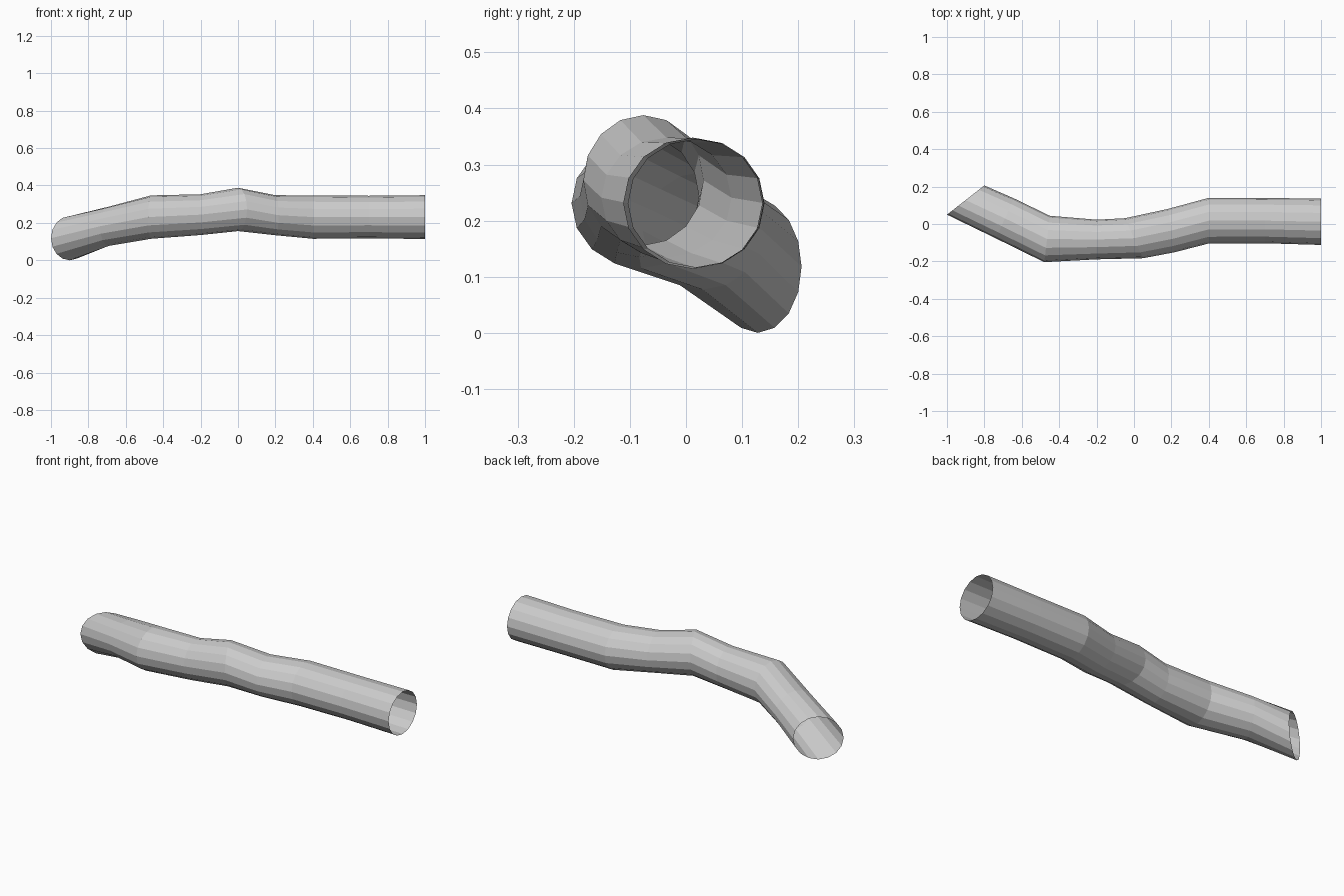
import bpy, bmesh, math

cube = bpy.data.objects.get("Cube")
if cube:
    bpy.data.objects.remove(cube)

SIDES = 16

# Stations along the tube: centre x, y, z, radius y, radius z, slant dx/dy
stations = [
    (-0.90, 0.128, 0.118, 0.078, 0.118, 1.28),
    (-0.69, 0.030, 0.182, 0.107, 0.105, 0.45),
    (-0.465, -0.080, 0.231, 0.124, 0.116, 0.12),
    (-0.20, -0.083, 0.244, 0.106, 0.109, 0.0),
    (0.00, -0.076, 0.272, 0.107, 0.116, -0.45),
    (0.20, -0.035, 0.241, 0.116, 0.107, -0.15),
    (0.40, 0.018, 0.231, 0.122, 0.116, 0.0),
    (0.70, 0.018, 0.231, 0.121, 0.114, 0.0),
    (1.00, 0.012, 0.231, 0.124, 0.117, 0.0),
]

grey = bpy.data.materials.new("light grey")
grey.use_nodes = True
grey.diffuse_color = (0.6, 0.6, 0.6, 1)
grey.node_tree.nodes["Principled BSDF"].inputs["Base Color"].default_value = (0.6, 0.6, 0.6, 1)

# Open bent tube, skinned ring to ring
bm = bmesh.new()
rings = []
for x, y, z, ry, rz, slant in stations:
    ring = []
    for i in range(SIDES):
        a = math.tau * i / SIDES
        dy = ry * math.cos(a)
        ring.append(bm.verts.new((x + slant * dy, y + dy, z + rz * math.sin(a))))
    rings.append(ring)
for a, b in zip(rings, rings[1:]):
    for i in range(SIDES):
        j = (i + 1) % SIDES
        bm.faces.new((a[i], a[j], b[j], b[i]))
bmesh.ops.recalc_face_normals(bm, faces=bm.faces)

mesh = bpy.data.meshes.new("bent_tube")
bm.to_mesh(mesh)
bm.free()
mesh.materials.append(grey)
tube = bpy.data.objects.new("bent_tube", mesh)
bpy.context.collection.objects.link(tube)
